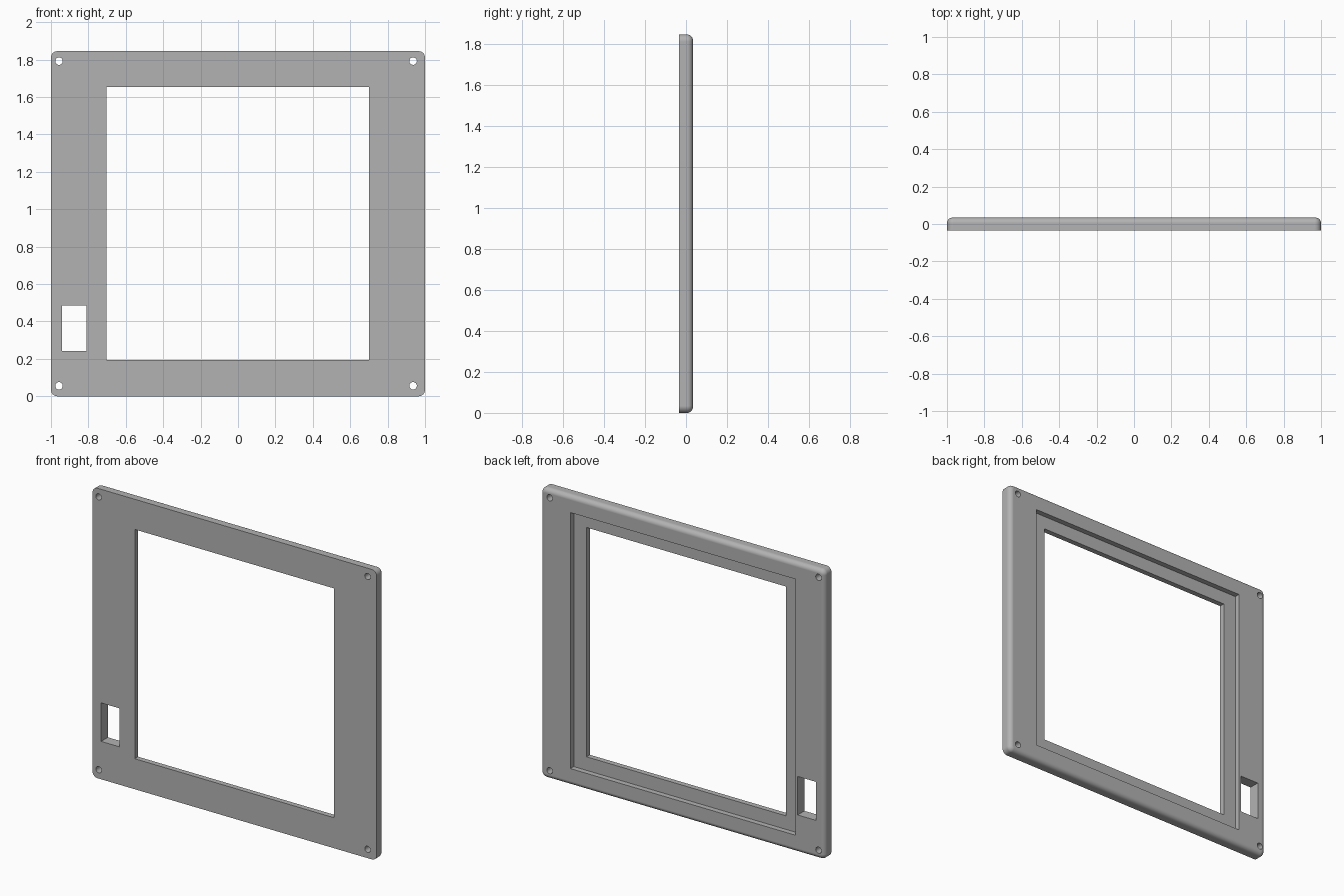
import bpy
import bmesh
from math import radians, pi
from mathutils import Matrix, Vector

cube = bpy.data.objects.get("Cube")
if cube:
    bpy.data.objects.remove(cube, do_unlink=True)

HEIGHT, HALF_DEPTH = 1.845, 0.034
CORNER, FILLET = 0.034, 0.029

grey = bpy.data.materials.new("plain grey")
grey.use_nodes = True
grey.diffuse_color = (0.45, 0.45, 0.45, 1)
grey.node_tree.nodes["Principled BSDF"].inputs["Base Color"].default_value = grey.diffuse_color


def add_object(name, bm):
    mesh = bpy.data.meshes.new(name)
    bm.to_mesh(mesh)
    bm.free()
    mesh.materials.append(grey)
    obj = bpy.data.objects.new(name, mesh)
    bpy.context.collection.objects.link(obj)
    return obj


def box(x0, x1, y0, y1, z0, z1):
    bm = bmesh.new()
    size = Matrix.Diagonal((x1 - x0, y1 - y0, z1 - z0, 1))
    centre = Vector((x0 + x1, y0 + y1, z0 + z1)) / 2
    bmesh.ops.create_cube(bm, size=1, matrix=Matrix.Translation(centre) @ size)
    return bm


def peg(x, z, radius):
    bm = bmesh.new()
    turn = Matrix.Translation((x, 0, z)) @ Matrix.Rotation(pi / 2, 4, "X")
    bmesh.ops.create_cone(bm, cap_ends=True, segments=32, radius1=radius,
                          radius2=radius, depth=0.3, matrix=turn)
    return bm


# Panel with rounded corners and a rounded rear rim
bm = box(-1, 1, -HALF_DEPTH, HALF_DEPTH, 0, HEIGHT)
corners = [e for e in bm.edges if abs(e.verts[0].co.y - e.verts[1].co.y) > 0.01]
bmesh.ops.bevel(bm, geom=corners, offset=CORNER, segments=8, profile=0.5, affect="EDGES")
rim = [e for e in bm.edges if all(v.co.y > HALF_DEPTH - 0.001 for v in e.verts)]
bmesh.ops.bevel(bm, geom=rim, offset=FILLET, segments=8, profile=0.5, affect="EDGES")
panel = add_object("panel_frame", bm)

# Window, rear ledge, side slot and screw holes
cutters = [
    add_object("window_cutter", box(-0.703, 0.70, -0.2, 0.2, 0.194, 1.653)),
    add_object("rear_ledge_cutter", box(-0.793, 0.79, 0, 0.2, 0.108, 1.737)),
    add_object("slot_cutter", box(-0.94, -0.81, -0.2, 0.2, 0.241, 0.486)),
]
for x in (-0.957, 0.936):
    for z in (0.056, 1.792):
        cutters.append(add_object("screw_hole_cutter", peg(x, z, 0.02)))

for cutter in cutters:
    cutter.hide_render = True
    cut = panel.modifiers.new(cutter.name, "BOOLEAN")
    cut.operation, cut.solver, cut.object = "DIFFERENCE", "EXACT", cutter

# Bake the cuts and drop the cutters
bpy.context.view_layer.update()
graph = bpy.context.evaluated_depsgraph_get()
result = bpy.data.meshes.new_from_object(panel.evaluated_get(graph))
panel.modifiers.clear()
panel.data = result
for cutter in cutters:
    bpy.data.objects.remove(cutter, do_unlink=True)

# Smooth rounded rim, crisp cut edges
bpy.ops.object.select_all(action="DESELECT")
panel.select_set(True)
bpy.context.view_layer.objects.active = panel
bpy.ops.object.shade_smooth_by_angle(angle=radians(30))
weighted = panel.modifiers.new("flat_panel_normals", "WEIGHTED_NORMAL")
weighted.keep_sharp = True
